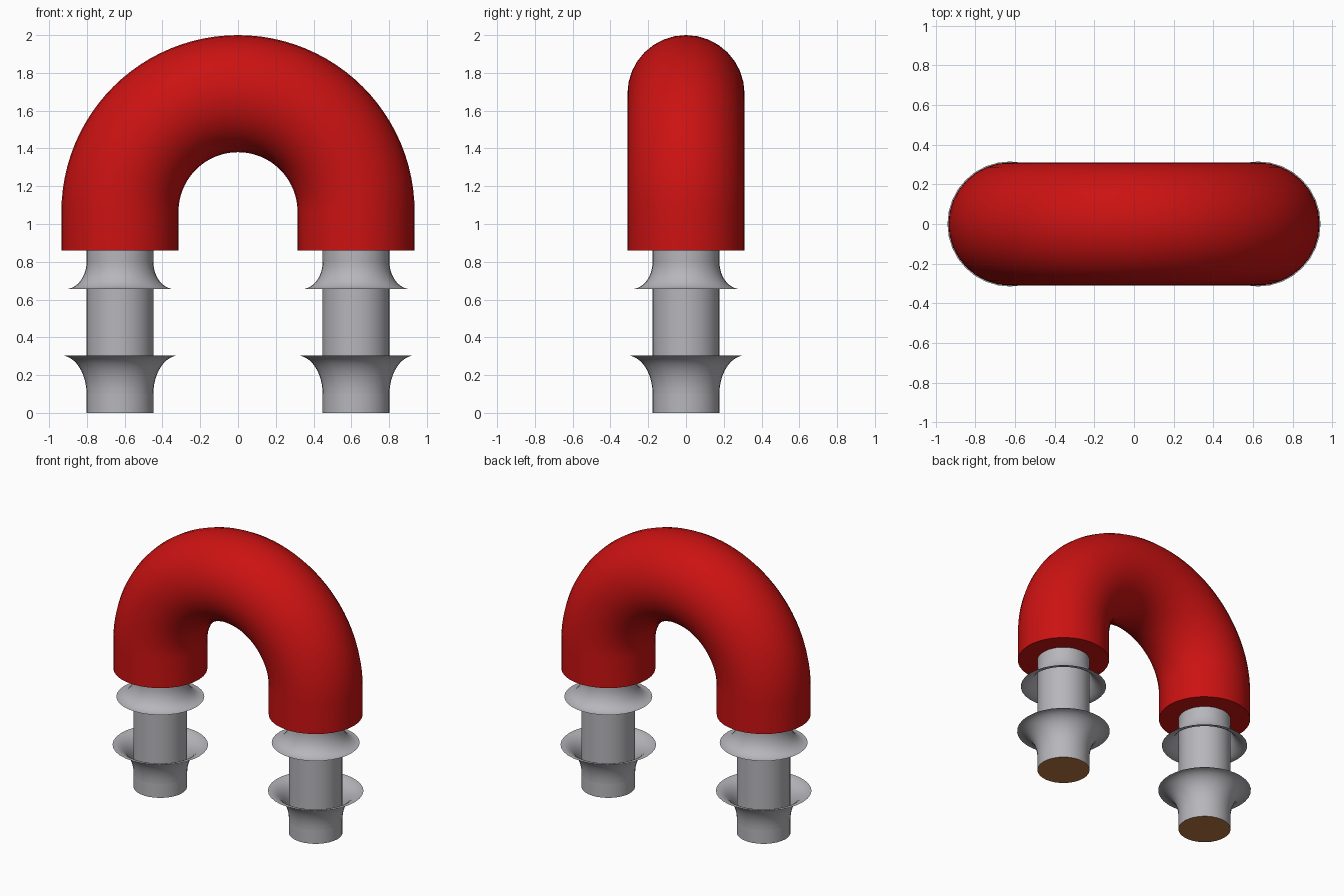
import bpy, bmesh
from math import sin, cos, pi
from mathutils import Vector

cube = bpy.data.objects.get("Cube")
if cube:
    bpy.data.objects.remove(cube, do_unlink=True)


def material(name, rgb, rough=0.6):
    m = bpy.data.materials.new(name)
    m.use_nodes = True
    m.diffuse_color = (*rgb, 1)
    node = m.node_tree.nodes["Principled BSDF"]
    node.inputs["Base Color"].default_value = (*rgb, 1)
    node.inputs["Roughness"].default_value = rough
    return m


red = material("red", (0.6, 0.006, 0.006))
grey = material("light grey", (0.47, 0.47, 0.5))
brown = material("brown", (0.5, 0.19, 0.06))

SIDES = 32
LEG_X = 0.625      # distance of each leg from the middle
TUBE_R = 0.31
STEM_R = 0.177
TUBE_Z = 0.86      # lower ends of the arch
BEND_Z = 1.065     # centre height of the bend


def loft(name, rings, mats, cap=False):
    """Skin a list of vertex rings; optional caps on both ends."""
    bm = bmesh.new()
    loops = [[bm.verts.new(p) for p in ring] for ring in rings]
    for a, b in zip(loops, loops[1:]):
        for i in range(SIDES):
            j = (i + 1) % SIDES
            bm.faces.new((a[i], a[j], b[j], b[i]))
    if cap:
        bm.faces.new(loops[0][::-1])
        bm.faces.new(loops[-1])
        bmesh.ops.recalc_face_normals(bm, faces=bm.faces)
    mesh = bpy.data.meshes.new(name)
    bm.to_mesh(mesh)
    bm.free()
    for m in mats:
        mesh.materials.append(m)
    obj = bpy.data.objects.new(name, mesh)
    bpy.context.collection.objects.link(obj)
    bpy.ops.object.select_all(action="DESELECT")
    obj.select_set(True)
    bpy.context.view_layer.objects.active = obj
    bpy.ops.object.shade_smooth_by_angle(angle=pi / 5)
    return obj


def ring(centre, radius, outward):
    """Circle in the plane of the outward direction and the y axis."""
    angles = [2 * pi * i / SIDES for i in range(SIDES)]
    return [centre + radius * (cos(a) * outward + sin(a) * Vector((0, 1, 0))) for a in angles]


def lathe(name, x, profile, mats, cap=False):
    """Turn (radius, height) pairs around a vertical leg axis."""
    side = Vector((1, 0, 0))
    return loft(name, [ring(Vector((x, 0, z)), r, side) for r, z in profile], mats, cap)


def flare(rim_r, rim_z, neck_z, steps=12):
    """Quarter-ellipse curve from the stem out to a flat rim."""
    curve = [pi / 2 * i / steps for i in range(steps + 1)]
    return [(rim_r - (rim_r - STEM_R) * cos(a), neck_z + (rim_z - neck_z) * sin(a))
            for a in curve]


# Arch: straight end, half-circle bend, straight end
right, left = Vector((-1, 0, 0)), Vector((1, 0, 0))
rings = [ring(Vector((-LEG_X, 0, TUBE_Z)), TUBE_R, right)]
BEND_STEPS = 48
for k in range(BEND_STEPS + 1):
    t = pi * k / BEND_STEPS
    out = Vector((-cos(t), 0, sin(t)))
    rings.append(ring(Vector((0, 0, BEND_Z)) + LEG_X * out, TUBE_R, out))
rings.append(ring(Vector((LEG_X, 0, TUBE_Z)), TUBE_R, left))
loft("arch_tube", rings, [red], cap=True)

# Legs: a stem with an upturned lower flare and a downturned upper flare
for label, x in (("right", -LEG_X), ("left", LEG_X)):
    stem = lathe(f"{label}_stem", x, [(STEM_R, 0), (STEM_R, TUBE_Z + 0.02)], [grey, brown], cap=True)
    for face in stem.data.polygons:
        if face.normal.z < -0.9:
            face.material_index = 1
    lathe(f"{label}_lower_flare", x, flare(0.315, 0.305, 0.1), [grey])
    lathe(f"{label}_upper_flare", x, flare(0.29, 0.655, 0.8), [grey])
